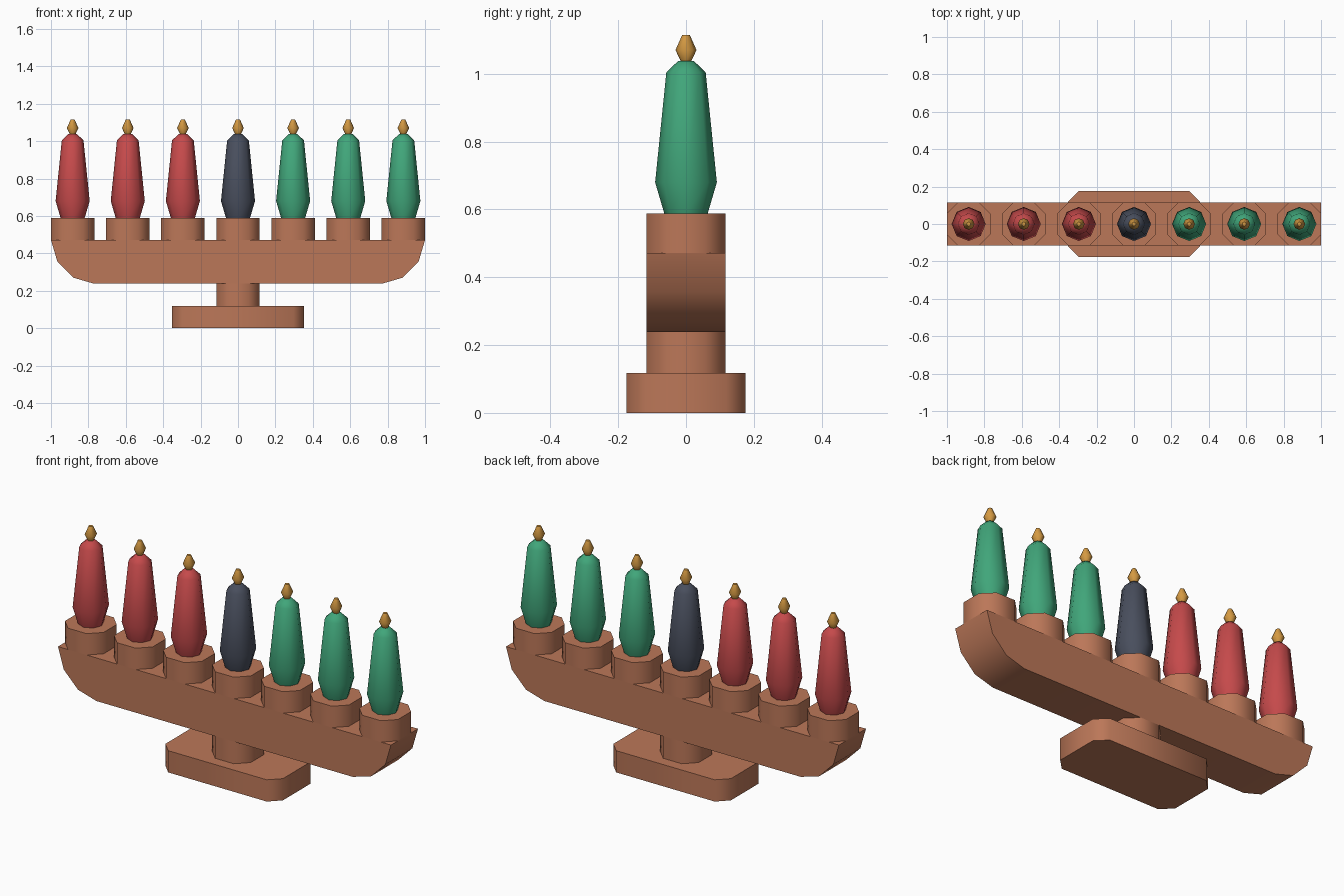
import bpy, bmesh, math
from mathutils import Vector

if "Cube" in bpy.data.objects:
    bpy.data.objects.remove(bpy.data.objects["Cube"])


def material(name, rgb):
    m = bpy.data.materials.new(name)
    m.diffuse_color = (*rgb, 1)
    m.use_nodes = True
    m.node_tree.nodes["Principled BSDF"].inputs["Base Color"].default_value = m.diffuse_color
    return m


WOOD = material("warm_wood", (0.50, 0.185, 0.098))
RED = material("red_wax", (0.56, 0.068, 0.070))
GREEN = material("green_wax", (0.052, 0.38, 0.195))
DARK = material("charcoal_wax", (0.066, 0.077, 0.110))
GOLD = material("gold_flame", (0.66, 0.32, 0.055))


def finish(name, bm, mat, loc=(0, 0, 0)):
    bmesh.ops.recalc_face_normals(bm, faces=bm.faces)
    me = bpy.data.meshes.new(name)
    bm.to_mesh(me)
    bm.free()
    me.materials.append(mat)
    me.shade_smooth()
    me.set_sharp_from_angle(angle=math.radians(60))
    ob = bpy.data.objects.new(name, me)
    ob.location = loc
    bpy.context.collection.objects.link(ob)
    return ob


def extrude(name, pts, vec, mat, loc=(0, 0, 0)):
    """Flat outline pushed along a vector."""
    bm = bmesh.new()
    face = bm.faces.new([bm.verts.new(p) for p in pts])
    res = bmesh.ops.extrude_face_region(bm, geom=[face], use_keep_orig=True)
    verts = [g for g in res["geom"] if isinstance(g, bmesh.types.BMVert)]
    bmesh.ops.translate(bm, vec=Vector(vec), verts=verts)
    return finish(name, bm, mat, loc)


def chamfered_block(name, hx, hy, d, z0, z1, x=0):
    """Upright block with cut corners."""
    pts = [(hx, -hy + d, 0), (hx, hy - d, 0), (hx - d, hy, 0), (-hx + d, hy, 0),
           (-hx, hy - d, 0), (-hx, -hy + d, 0), (-hx + d, -hy, 0), (hx - d, -hy, 0)]
    return extrude(name, pts, (0, 0, z1 - z0), WOOD, (x, 0, z0))


def lathe(name, profile, mat, x, sides=8):
    """Capped turned shape from (radius, z) rings."""
    bm = bmesh.new()
    angles = [2 * math.pi * i / sides for i in range(sides)]
    rings = [[bm.verts.new((r * math.cos(a), r * math.sin(a), z)) for a in angles]
             for r, z in profile]
    for lo, hi in zip(rings, rings[1:]):
        for i in range(sides):
            j = (i + 1) % sides
            bm.faces.new((lo[i], lo[j], hi[j], hi[i]))
    bm.faces.new(rings[0])
    bm.faces.new(rings[-1])
    return finish(name, bm, mat, (x, 0, 0))


# Foot and stem
chamfered_block("base", 0.353, 0.176, 0.057, 0, 0.118)
chamfered_block("stem", 0.116, 0.116, 0.06, 0.118, 0.238)

# Boat-shaped bar
half = [(0.77, 0.238), (0.88, 0.27), (0.966, 0.357), (1.0, 0.472)]
outline = half + [(-x, z) for x, z in reversed(half)]
extrude("crossbar", [(x, -0.116, z) for x, z in outline], (0, 0.232, 0), WOOD)

# Cups, candles and flames
candle = [(0.064, 0.588), (0.091, 0.68), (0.058, 1.004), (0.023, 1.038)]
flame = [(0.016, 1.038), (0.031, 1.07), (0.011, 1.115)]
for i in range(7):
    x = (i - 3) * 0.2947
    wax = RED if i < 3 else DARK if i == 3 else GREEN
    chamfered_block(f"candle_cup_{i + 1}", 0.116, 0.116, 0.06, 0.472, 0.588, x)
    lathe(f"candle_{i + 1}", candle, wax, x)
    lathe(f"flame_{i + 1}", flame, GOLD, x)
